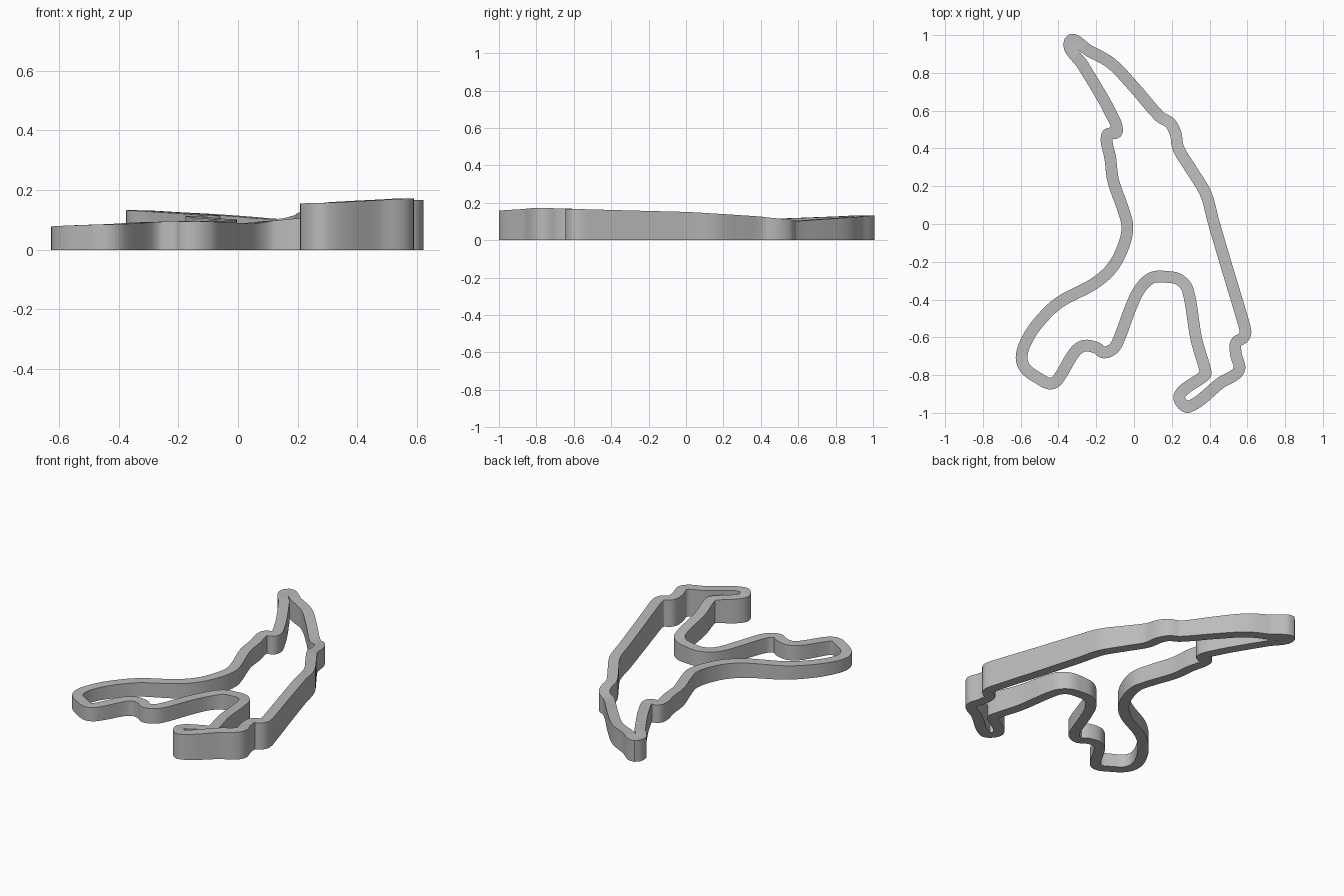
import bpy
import bmesh
from mathutils import Vector
from mathutils.geometry import interpolate_bezier

cube = bpy.data.objects.get("Cube")
if cube:
    bpy.data.objects.remove(cube)

HALF_WIDTH = 0.031
STEPS = 9
UNIT = 0.01  # plan points are given in hundredths

# Each stretch of the circuit: height at its start, then plan points
back_straight = (0.133, [(-34, 96.7), (-23.5, 91.5), (-12, 85), (0, 72.5)])
back_kink = (0.103, [(13.5, 57), (19, 53.5), (22, 48)])
long_side = (0.125, [(23.5, 40), (30.5, 28.5), (38, 16)])
long_straight = (0.150, [(42, 1.5), (49.5, -24), (57, -49), (59, -57),
                         (58, -60), (54, -63), (54, -69)])
front_straight = (0.172, [(55.5, -77.5), (46, -84), (29, -96.8)])
hairpin = (0.155, [(24, -92.5), (26.2, -88), (37.5, -80), (37.6, -77), (33, -61)])
inner_bend = (0.115, [(28.5, -35), (24, -29.5), (17.5, -28), (9.5, -28.5)])
inner_slope = (0.088, [(3, -34.5), (-2, -45), (-8, -61), (-11, -66), (-16, -68)])
front_kink = (0.096, [(-20, -65.5), (-26.5, -64.5), (-31.5, -68), (-40.5, -82.5),
                      (-44.5, -84.5), (-50, -82), (-57.5, -76.5)])
low_bend = (0.078, [(-59.5, -70), (-56.5, -61), (-50, -51.5), (-39.5, -41.5)])
rising_bend = (0.092, [(-21, -31.5), (-11.5, -23), (-5.5, -11.5), (-3.5, -1.5),
                       (-5.5, 7), (-11, 23), (-12.5, 34.5)])
side_jog = (0.113, [(-14.3, 47), (-9, 49), (-13, 60), (-20, 72.5), (-27, 84)])

stretches = [back_straight, back_kink, long_side, long_straight, front_straight,
             hairpin, inner_bend, inner_slope, front_kink, low_bend,
             rising_bend, side_jog]


def control_points():
    """Plan points with the height shared out along each stretch."""
    points = []
    for i, (start, plan) in enumerate(stretches):
        following = stretches[(i + 1) % len(stretches)]
        path = [Vector(p) * UNIT for p in plan + following[1][:1]]
        lengths = [(b - a).length for a, b in zip(path, path[1:])]
        travelled = 0
        for p, length in zip(path, lengths):
            t = travelled / sum(lengths)
            points.append(Vector((p.x, p.y, start + (following[0] - start) * t)))
            travelled += length
    return points


def smooth_loop(points):
    """Closed curve through the points, with tangents scaled to each span."""
    n = len(points)
    tangents = [(points[(i + 1) % n] - points[i - 1]).normalized() for i in range(n)]
    loop = []
    for i in range(n):
        a, b = points[i], points[(i + 1) % n]
        reach = (b - a).length / 3
        span = interpolate_bezier(a, a + tangents[i] * reach,
                                  b - tangents[(i + 1) % n] * reach, b, STEPS)
        loop.extend(span[:-1])
    return loop


def kerb(centre, side):
    """Edge of the track at a fixed distance, without folds at tight corners."""
    n = len(centre)
    edge = []
    for i, p in enumerate(centre):
        along = (centre[(i + 1) % n] - centre[i - 1]).to_2d().normalized()
        offset = Vector((-along.y, along.x)) * HALF_WIDTH * side
        q = p.to_2d() + offset
        nearest = min((q - c.to_2d()).length for c in centre)
        if nearest > HALF_WIDTH * 0.985:
            edge.append(Vector((q.x, q.y, p.z)))
    return edge


# Track ribbon: sloping top, upright walls and flat base
centre = smooth_loop(control_points())
bm = bmesh.new()
heights = {}
rings = []
for side in (-1, 1):
    ring = []
    for p in kerb(centre, side):
        v = bm.verts.new((p.x, p.y, 0))
        heights[v] = p.z
        ring.append(v)
    rings.append(ring)
for ring in rings:
    for a, b in zip(ring, ring[1:] + ring[:1]):
        bm.edges.new((a, b))
bmesh.ops.triangle_fill(bm, edges=bm.edges[:], use_beauty=True, normal=(0, 0, 1))
base_faces = bm.faces[:]
top = {v: bm.verts.new((v.co.x, v.co.y, z)) for v, z in heights.items()}
for face in base_faces:
    bm.faces.new([top[v] for v in face.verts])
for ring in rings:
    for a, b in zip(ring, ring[1:] + ring[:1]):
        bm.faces.new((a, b, top[b], top[a]))
bmesh.ops.recalc_face_normals(bm, faces=bm.faces[:])

mesh = bpy.data.meshes.new("track_ribbon")
bm.to_mesh(mesh)
bm.free()
track = bpy.data.objects.new("track_ribbon", mesh)
bpy.context.collection.objects.link(track)

# Plain grey finish
grey = bpy.data.materials.new("plain_grey")
grey.use_nodes = True
colour = (0.5, 0.5, 0.5, 1)
grey.diffuse_color = colour
grey.node_tree.nodes["Principled BSDF"].inputs["Base Color"].default_value = colour
mesh.materials.append(grey)

bpy.ops.object.select_all(action="DESELECT")
track.select_set(True)
bpy.context.view_layer.objects.active = track
bpy.ops.object.shade_smooth_by_angle(angle=0.6)
